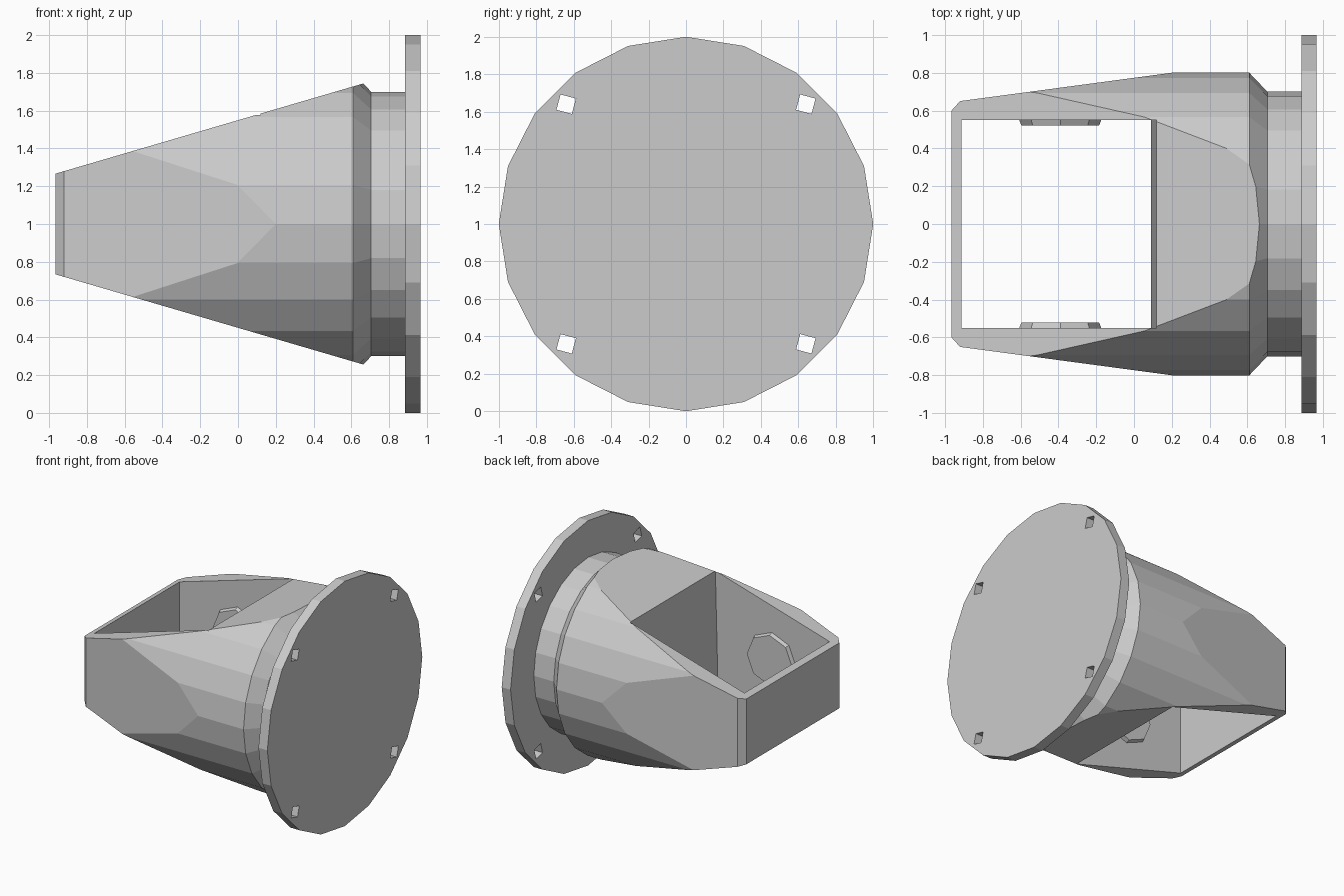
import bpy, bmesh, math
from mathutils import Matrix, Vector

if "Cube" in bpy.data.objects:
    bpy.data.objects.remove(bpy.data.objects["Cube"])


def make_object(name, bm):
    bmesh.ops.recalc_face_normals(bm, faces=bm.faces)
    mesh = bpy.data.meshes.new(name)
    bm.to_mesh(mesh)
    bm.free()
    ob = bpy.data.objects.new(name, mesh)
    bpy.context.collection.objects.link(ob)
    return ob


def revolve(profile, sides):
    """Closed solid around the x axis at z = 1 from (x, radius) points."""
    bm = bmesh.new()
    rings = []
    for x, r in profile:
        angles = [2 * math.pi * i / sides for i in range(sides)]
        rings.append([bm.verts.new((x, r * math.cos(a), 1 + r * math.sin(a))) for a in angles])
    for a, b in zip(rings, rings[1:]):
        for i in range(sides):
            j = (i + 1) % sides
            bm.faces.new((a[i], a[j], b[j], b[i]))
    bm.faces.new(rings[0])
    bm.faces.new(rings[-1])
    return bm


def slice_off(bm, point, normal):
    """Cut away everything on the normal side and cap the cut."""
    geom = bm.verts[:] + bm.edges[:] + bm.faces[:]
    bmesh.ops.bisect_plane(bm, geom=geom, dist=1e-5, plane_co=point,
                           plane_no=normal, clear_outer=True)
    bmesh.ops.holes_fill(bm, edges=[e for e in bm.edges if e.is_boundary], sides=0)


def cut(ob, cutter):
    mod = ob.modifiers.new("cut", 'BOOLEAN')
    mod.operation = 'DIFFERENCE'
    mod.solver = 'EXACT'
    mod.object = cutter
    cutter.hide_render = True
    bpy.context.view_layer.objects.active = ob
    bpy.ops.object.modifier_apply(modifier=mod.name)
    bpy.data.objects.remove(cutter)


# Tapered housing: round bar with neck, sliced into a wedge towards -x
bm = revolve([(-0.965, 0.8), (0.61, 0.8), (0.705, 0.7), (0.89, 0.7)], 24)
for s in (1, -1):
    slice_off(bm, Vector((-0.92, 0, 1 + s * 0.28)), Vector((-0.46, 0, s * 1.57)).normalized())
    slice_off(bm, Vector((-0.92, s * 0.65, 1)), Vector((-0.15, s * 1.12, 0)).normalized())
    slice_off(bm, Vector((-0.92, s * 0.65, 1)), Vector((-0.05, s * 0.045, 0)).normalized())
housing = make_object("housing", bm)

# Rectangular window straight through the housing, far wall slightly sloped
bm = bmesh.new()
bmesh.ops.create_cube(bm, size=1)
for v in bm.verts:
    top = v.co.z > 0
    far = 0.13 if top else 0.08
    v.co = (far if v.co.x > 0 else -0.912, 0.55 if v.co.y > 0 else -0.55, 2 if top else 0)
cut(housing, make_object("window_cutter", bm))

# Mounting flange with four bolt holes
flange = make_object("flange", revolve([(0.885, 1.0), (0.965, 1.0)], 20))
bm = bmesh.new()
for sy in (1, -1):
    for sz in (1, -1):
        bmesh.ops.create_cone(bm, cap_ends=True, segments=4, radius1=0.06, radius2=0.06, depth=0.4,
                              matrix=Matrix.Translation((0.92, sy * 0.64, 1 + sz * 0.64))
                              @ Matrix.Rotation(math.pi / 2, 4, 'Y')
                              @ Matrix.Rotation(math.radians(30), 4, 'Z'))
cut(flange, make_object("bolt_hole_cutter", bm))

# Low bosses on the inner side walls
for s, name in ((1, "boss_back"), (-1, "boss_front")):
    bm = bmesh.new()
    bmesh.ops.create_cone(bm, cap_ends=True, segments=8, radius1=0.225, radius2=0.205, depth=0.05,
                          matrix=Matrix.Translation((-0.39, s * 0.545, 1))
                          @ Matrix.Rotation(s * math.pi / 2, 4, 'X'))
    make_object(name, bm)
